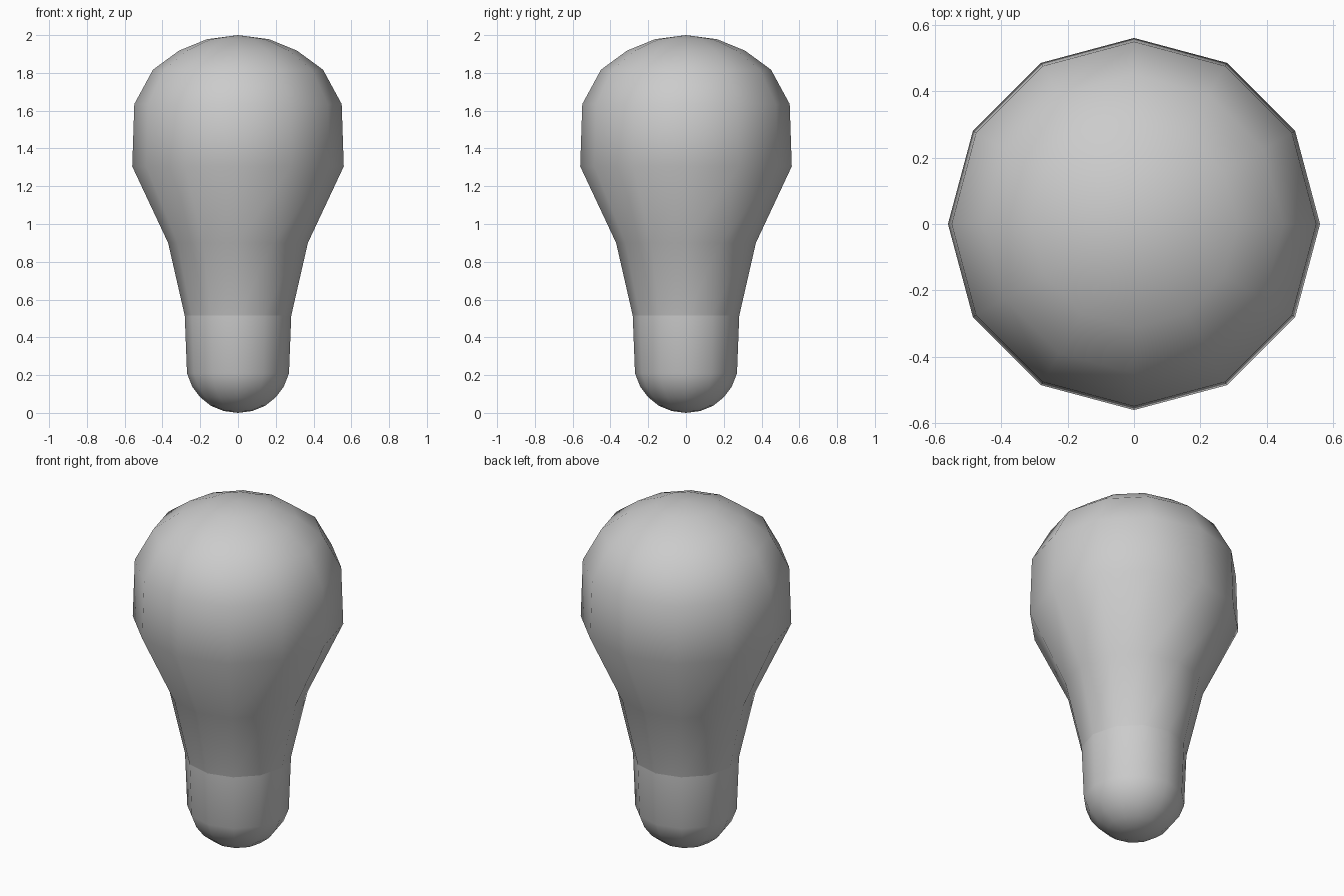
import bpy, bmesh
from math import sin, cos, pi

if "Cube" in bpy.data.objects:
    bpy.data.objects.remove(bpy.data.objects["Cube"])

SIDES = 12


def lathe(name, profile):
    """Revolve (radius, z) points, listed bottom to top, about the z axis."""
    bm = bmesh.new()
    rings = []
    for r, z in profile:
        n = SIDES if r > 0 else 1
        rings.append([bm.verts.new((r * cos(2 * pi * i / SIDES),
                                    r * sin(2 * pi * i / SIDES), z))
                      for i in range(n)])
    for low, high in zip(rings, rings[1:]):
        for i in range(SIDES):
            j = (i + 1) % SIDES
            if len(low) == 1:
                bm.faces.new((low[0], high[j], high[i]))
            elif len(high) == 1:
                bm.faces.new((low[i], low[j], high[0]))
            else:
                bm.faces.new((low[i], low[j], high[j], high[i]))
    for f in bm.faces:
        f.smooth = True
    mesh = bpy.data.meshes.new(name)
    bm.to_mesh(mesh)
    bm.free()
    obj = bpy.data.objects.new(name, mesh)
    bpy.context.collection.objects.link(obj)
    return obj


# Rounded cap at the bottom
lathe("bulb_base", [(0, 0), (0.075, 0.01), (0.143, 0.037), (0.2, 0.083),
                    (0.243, 0.14), (0.27, 0.21), (0.282, 0.515)])

# Glass envelope, flaring from the neck to the domed top
lathe("bulb_glass", [(0.282, 0.515), (0.37, 0.9), (0.56, 1.305), (0.549, 1.635),
                     (0.45, 1.817), (0.312, 1.918), (0.165, 1.978), (0, 2)])
